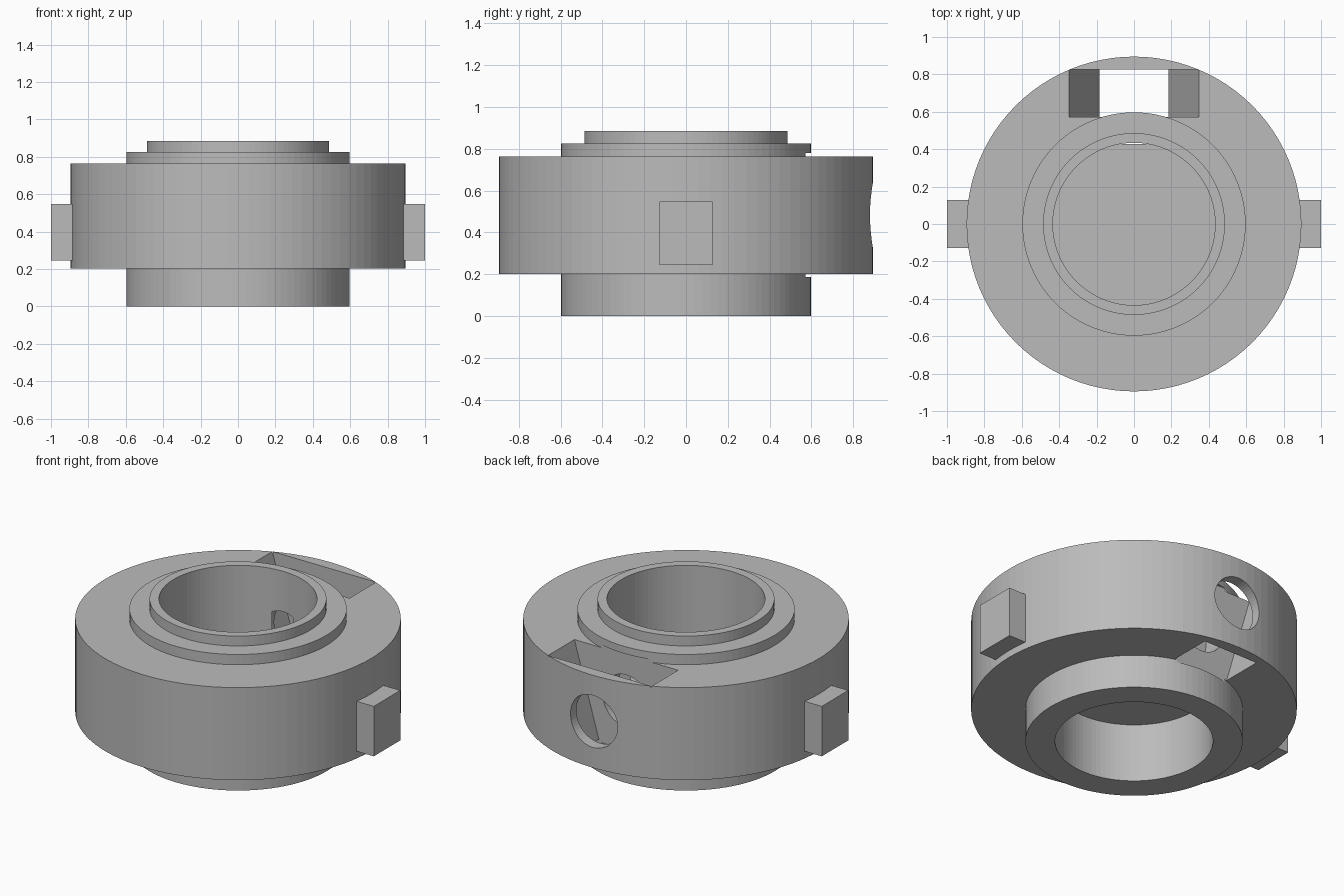
import bpy, bmesh, math
from mathutils import Matrix

cube = bpy.data.objects.get("Cube")
if cube:
    bpy.data.objects.remove(cube, do_unlink=True)

grey = bpy.data.materials.new("plain grey")
grey.use_nodes = True
colour = (0.5, 0.5, 0.5, 1)
grey.diffuse_color = colour
grey.node_tree.nodes["Principled BSDF"].inputs["Base Color"].default_value = colour

BORE, HUB, RIM, LIP = 0.434, 0.597, 0.895, 0.486
TOP, SHOULDER, RIM_TOP, RIM_LOW = 0.885, 0.825, 0.763, 0.202
WEB_TOP, WEB_LOW = 0.415, 0.355
SIDES = 96


def make_object(name, bm):
    bmesh.ops.recalc_face_normals(bm, faces=bm.faces[:])
    mesh = bpy.data.meshes.new(name)
    bm.to_mesh(mesh)
    bm.free()
    mesh.materials.append(grey)
    obj = bpy.data.objects.new(name, mesh)
    bpy.context.collection.objects.link(obj)
    return obj


def lathe(name, profile):
    bm = bmesh.new()
    verts = [bm.verts.new((r, 0, z)) for r, z in profile]
    edges = [bm.edges.new(pair) for pair in zip(verts, verts[1:])]
    bmesh.ops.spin(bm, geom=verts + edges, cent=(0, 0, 0), axis=(0, 0, 1),
                   angle=math.tau, steps=SIDES)
    bmesh.ops.remove_doubles(bm, verts=bm.verts[:], dist=0.0001)
    return make_object(name, bm)


def prism(name, outline, y0, y1):
    """Extrude an x-z outline along y."""
    bm = bmesh.new()
    face = bm.faces.new([bm.verts.new((x, y0, z)) for x, z in outline])
    new = bmesh.ops.extrude_face_region(bm, geom=[face])["geom"]
    bmesh.ops.translate(bm, vec=(0, y1 - y0, 0),
                        verts=[v for v in new if isinstance(v, bmesh.types.BMVert)])
    return make_object(name, bm)


def cut(target, cutter):
    cutter.hide_render = True
    mod = target.modifiers.new("cut", "BOOLEAN")
    mod.operation = "DIFFERENCE"
    mod.solver = "EXACT"
    mod.object = cutter
    bpy.context.view_layer.objects.active = target
    bpy.ops.object.modifier_apply(modifier=mod.name)
    bpy.data.objects.remove(cutter, do_unlink=True)


# Stepped collar with a web closing the bore part way up
collar = lathe("collar", [
    (0, WEB_TOP), (BORE, WEB_TOP), (BORE, TOP), (LIP, TOP), (LIP, SHOULDER),
    (HUB, SHOULDER), (HUB, RIM_TOP), (RIM, RIM_TOP), (RIM, RIM_LOW),
    (HUB, RIM_LOW), (HUB, 0), (BORE, 0), (BORE, WEB_LOW), (0, WEB_LOW)])

# Tapered slot down through the back of the rim
cut(collar, prism("slot_cutter", [(-0.18, 0.187), (0.18, 0.187),
                                  (0.353, 0.781), (-0.353, 0.781)], 0.572, 0.826))

# Round hole from the back into the bore
bm = bmesh.new()
bmesh.ops.create_cone(bm, cap_ends=True, segments=48, radius1=0.158, radius2=0.158,
                      depth=0.6, matrix=Matrix.Translation((0, 0.728, 0.483))
                      @ Matrix.Rotation(math.pi / 2, 4, "X"))
cut(collar, make_object("hole_cutter", bm))

# Square lugs on both sides
for side, name in ((1, "left_lug"), (-1, "right_lug")):
    inner, outer = side * 0.86, side
    prism(name, [(inner, 0.245), (outer, 0.245), (outer, 0.548), (inner, 0.548)],
          -0.127, 0.127)
